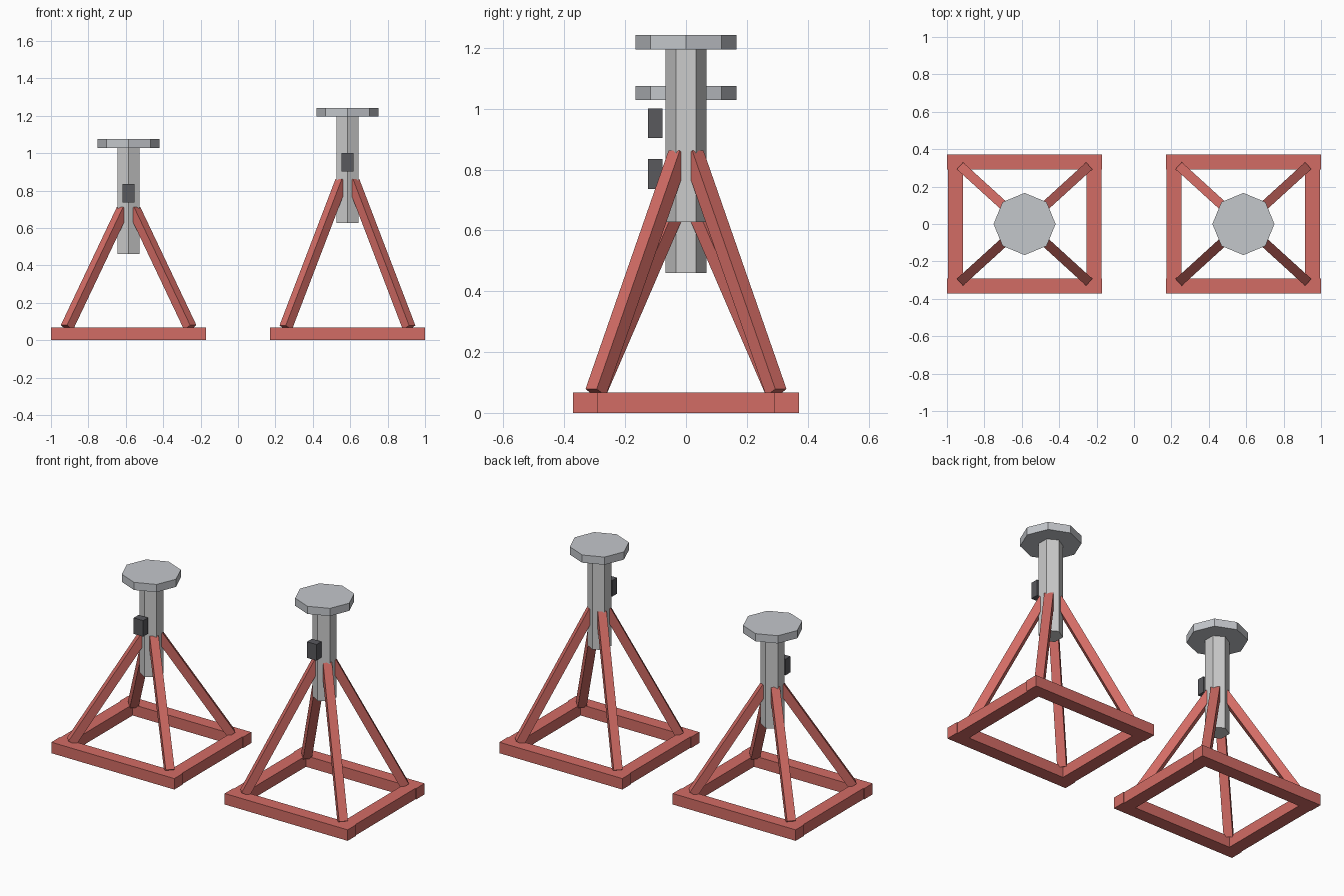
import bpy
from math import radians
from mathutils import Vector

if "Cube" in bpy.data.objects:
    bpy.data.objects.remove(bpy.data.objects["Cube"])


def material(name, rgb):
    m = bpy.data.materials.new(name)
    m.diffuse_color = (*rgb, 1)
    m.use_nodes = True
    m.node_tree.nodes["Principled BSDF"].inputs["Base Color"].default_value = m.diffuse_color
    return m


RED = material("red_paint", (0.65, 0.15, 0.13))
STEEL = material("light_steel", (0.75, 0.76, 0.78))
PLATE = material("dark_steel", (0.55, 0.57, 0.60))
BLACK = material("black_rubber", (0.10, 0.10, 0.11))


def finish(name, mat):
    ob = bpy.context.object
    ob.name = name
    ob.data.materials.append(mat)
    return ob


def box(name, centre, size, mat, rotation=(0, 0, 0)):
    bpy.ops.mesh.primitive_cube_add(size=1, location=centre, rotation=rotation)
    ob = finish(name, mat)
    ob.scale = size
    return ob


def prism(name, sides, radius, x, z0, z1, mat):
    bpy.ops.mesh.primitive_cylinder_add(vertices=sides, radius=radius, depth=z1 - z0,
                                        location=(x, 0, (z0 + z1) / 2))
    return finish(name, mat)


def bar(name, a, b, thickness, mat):
    a, b = Vector(a), Vector(b)
    rot = (b - a).to_track_quat('Z', 'Y').to_euler()
    return box(name, (a + b) / 2, (thickness, thickness, (b - a).length), mat, rot)


def stand(side, x, lift, leg_top):
    # square base frame
    for label, s in (("front", -1), ("back", 1)):
        box(f"{side}_base_{label}_bar", (x, s * 0.331, 0.0335), (0.83, 0.08, 0.067), RED)
    for label, s in (("left", -1), ("right", 1)):
        box(f"{side}_base_{label}_bar", (x + s * 0.37, 0, 0.0335), (0.08, 0.73, 0.067), RED)
    # four leaning legs
    for fb, sy in (("front", -1), ("back", 1)):
        for lr, sx in (("left", -1), ("right", 1)):
            bar(f"{side}_{fb}_{lr}_leg", (x + sx * 0.33, sy * 0.297, 0.067),
                (x + sx * 0.03, sy * 0.024, leg_top), 0.05, RED)
    # hexagonal post, octagonal saddle plate, height lock
    prism(f"{side}_post", 6, 0.067, x, 0.46 + lift, 1.035 + lift, STEEL)
    prism(f"{side}_saddle_plate", 8, 0.166, x, 1.028 + lift, 1.075 + lift, PLATE)
    box(f"{side}_height_lock", (x, -0.101, 0.785 + lift), (0.064, 0.047, 0.098), BLACK)


stand("left", -0.585, 0, 0.699)
stand("right", 0.585, 0.167, 0.851)
